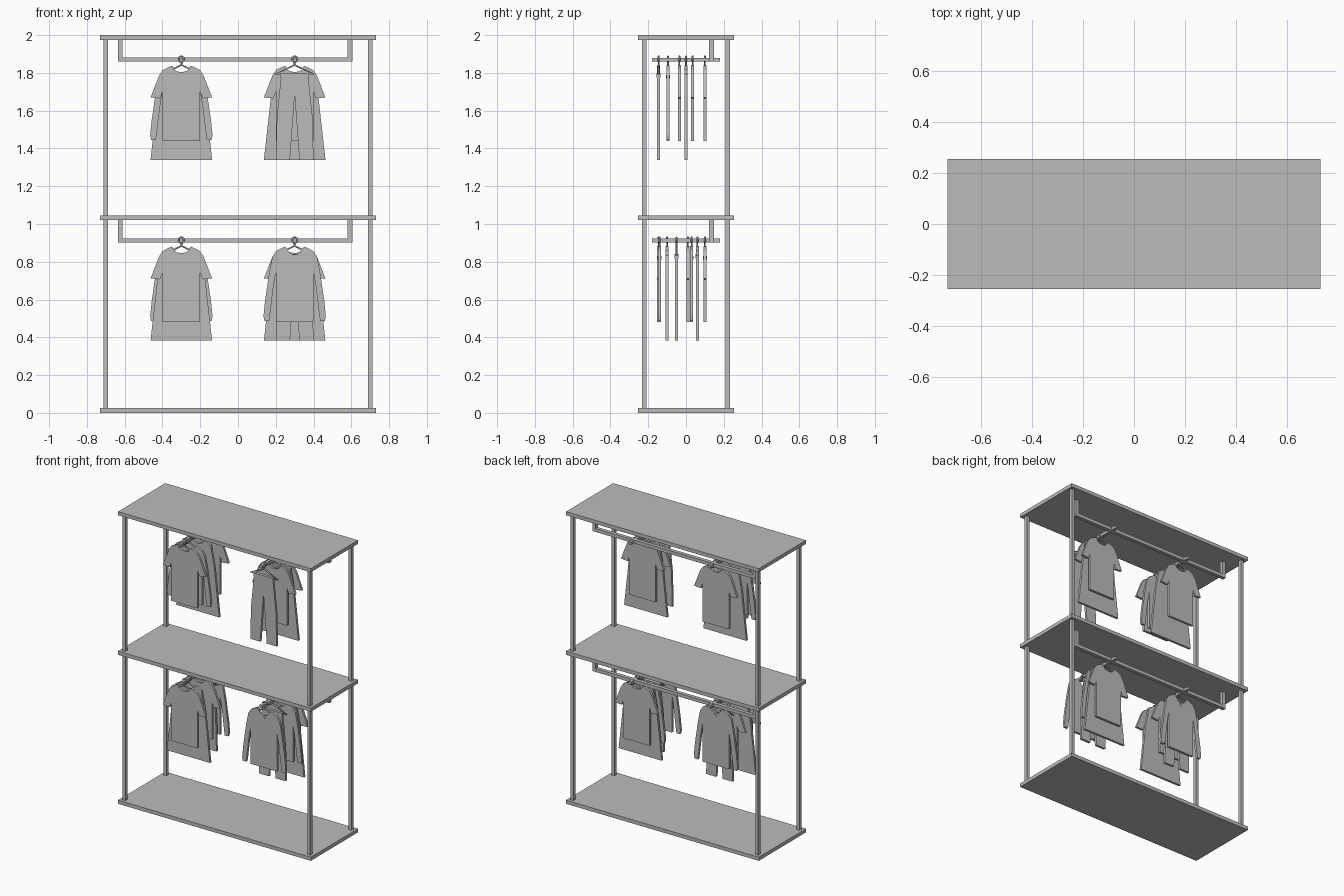
import bpy
import bmesh
import math

cube = bpy.data.objects.get("Cube")
if cube:
    bpy.data.objects.remove(cube, do_unlink=True)

grey = bpy.data.materials.new("plain grey")
grey.use_nodes = True
colour = (0.5, 0.5, 0.5, 1)
grey.diffuse_color = colour
grey.node_tree.nodes["Principled BSDF"].inputs["Base Color"].default_value = colour


def finish(name, bm):
    bmesh.ops.recalc_face_normals(bm, faces=bm.faces)
    mesh = bpy.data.meshes.new(name)
    bm.to_mesh(mesh)
    bm.free()
    mesh.materials.append(grey)
    obj = bpy.data.objects.new(name, mesh)
    bpy.context.collection.objects.link(obj)
    return obj


def box(name, low, high):
    bm = bmesh.new()
    bmesh.ops.create_cube(bm, size=1)
    for v in bm.verts:
        for i in range(3):
            v.co[i] = low[i] if v.co[i] < 0 else high[i]
    return finish(name, bm)


def panel(name, half, x, y, z, thick=0.016):
    """Extrude a half outline, mirrored about the middle, into a flat cloth panel."""
    mirrored = [(-px, pz) for px, pz in reversed(half) if px > 0]
    bm = bmesh.new()
    verts = [bm.verts.new((x + px, y - thick / 2, z + pz)) for px, pz in half + mirrored]
    face = bm.faces.new(verts)
    new = bmesh.ops.extrude_face_region(bm, geom=[face])["geom"]
    bmesh.ops.translate(bm, vec=(0, thick, 0),
                        verts=[g for g in new if isinstance(g, bmesh.types.BMVert)])
    bmesh.ops.triangulate(bm, faces=[f for f in bm.faces if len(f.verts) > 4])
    return finish(name, bm)


# Half outlines, heights measured from the hanging arm
shoulder = [(0.05, -0.032), (0.065, -0.038), (0.098, -0.055), (0.118, -0.085)]
round_neck = [(0, -0.066), (0.025, -0.062), (0.04, -0.05)]
deep_neck = [(0, -0.075), (0.022, -0.068), (0.036, -0.052)]
body = [(0.1, -0.17), (0.1, -0.43)]
tee = round_neck + shoulder + [(0.163, -0.2), (0.112, -0.205)] + body
sleeve = [(0.135, -0.17), (0.157, -0.32), (0.165, -0.4), (0.16, -0.425),
          (0.135, -0.425), (0.13, -0.39), (0.113, -0.25)]
jumper = deep_neck + shoulder + sleeve + body
dress = round_neck + shoulder[:3] + [(0.115, -0.14), (0.126, -0.2), (0.163, -0.53)]
trousers = [(0, -0.19), (0.025, -0.53), (0.1, -0.53), (0.094, -0.3),
            (0.072, -0.09), (0.072, -0.075)]
patch = [(0, -0.1), (0.012, -0.082)]
outlines = {"tee": tee, "jumper": jumper, "dress": dress, "trousers": trousers}


def hanger(x, y, z):
    """Bent rod: ring around the arm, neck, and a triangular frame."""
    curve = bpy.data.curves.new("hanger", "CURVE")
    curve.dimensions = "3D"
    curve.bevel_depth = 0.005
    curve.bevel_resolution = 1
    ring = [(0.015 * math.sin(a), 0.003 + 0.015 * math.cos(a))
            for a in (math.tau * i / 12 for i in range(12))]
    frame = [(0, -0.028), (0.035, -0.045), (0.105, -0.078),
             (-0.105, -0.078), (-0.035, -0.045)]
    for points, closed in ((ring, True), ([(0, -0.012), (0, -0.028)], False), (frame, True)):
        spline = curve.splines.new("POLY")
        spline.points.add(len(points) - 1)
        for p, (px, pz) in zip(spline.points, points):
            p.co = (x + px, y, z + pz, 1)
        spline.use_cyclic_u = closed
    rod = bpy.data.objects.new("hanger_rod", curve)
    bpy.context.collection.objects.link(rod)
    mesh = bpy.data.meshes.new_from_object(
        rod.evaluated_get(bpy.context.evaluated_depsgraph_get()))
    bpy.data.objects.remove(rod, do_unlink=True)
    mesh.materials.clear()
    mesh.materials.append(grey)
    obj = bpy.data.objects.new("hanger", mesh)
    bpy.context.collection.objects.link(obj)


# Shelves and corner posts
for name, bottom in (("base_shelf", 0), ("middle_shelf", 1.02), ("top_shelf", 1.975)):
    box(name, (-0.73, -0.255, bottom), (0.73, 0.255, bottom + 0.025))
for x in (-0.7, 0.7):
    for y in (-0.222, 0.222):
        for low, high in ((0.025, 1.02), (1.045, 1.975)):
            box("corner_post", (x - 0.011, y - 0.012, low), (x + 0.011, y + 0.012, high))

# Hanging rails with drop brackets and cross arms
arm_heights = {"lower": 0.912, "upper": 1.87}
for level, z in arm_heights.items():
    shelf = 1.02 if level == "lower" else 1.975
    box(level + "_rail", (-0.635, 0.122, z - 0.011), (0.605, 0.147, z + 0.012))
    for x in (-0.635, 0.581):
        box(level + "_bracket", (x, 0.122, z + 0.012), (x + 0.024, 0.147, shelf))
    for x in (-0.3, 0.3):
        box(level + "_arm", (x - 0.01, -0.18, z - 0.01), (x + 0.01, 0.18, z + 0.01))

# Clothes on each arm, front to back
racks = [
    ("upper", -0.3, [("tee", -0.145), ("jumper", -0.095), ("dress", 0), ("tee", 0.1)]),
    ("upper", 0.3, [("trousers", -0.145), ("tee", -0.035), ("dress", 0), ("tee", 0.035)]),
    ("lower", -0.3, [("tee", -0.145), ("dress", -0.1), ("tee", 0.01),
                     ("trousers", 0.06), ("jumper", 0.1)]),
    ("lower", 0.3, [("jumper", -0.14), ("trousers", -0.05), ("jumper", 0.03),
                    ("dress", 0.06), ("tee", 0.1)]),
]
for level, x, clothes in racks:
    z = arm_heights[level]
    for kind, y in clothes:
        hanger(x, y, z)
        panel(kind, outlines[kind], x, y, z)
        if kind == "jumper":
            panel("collar_patch", patch, x, y, z, 0.02)
        if kind == "trousers":
            box("waist_fold", (x - 0.075, y - 0.01, z - 0.095), (x + 0.075, y + 0.01, z - 0.071))
